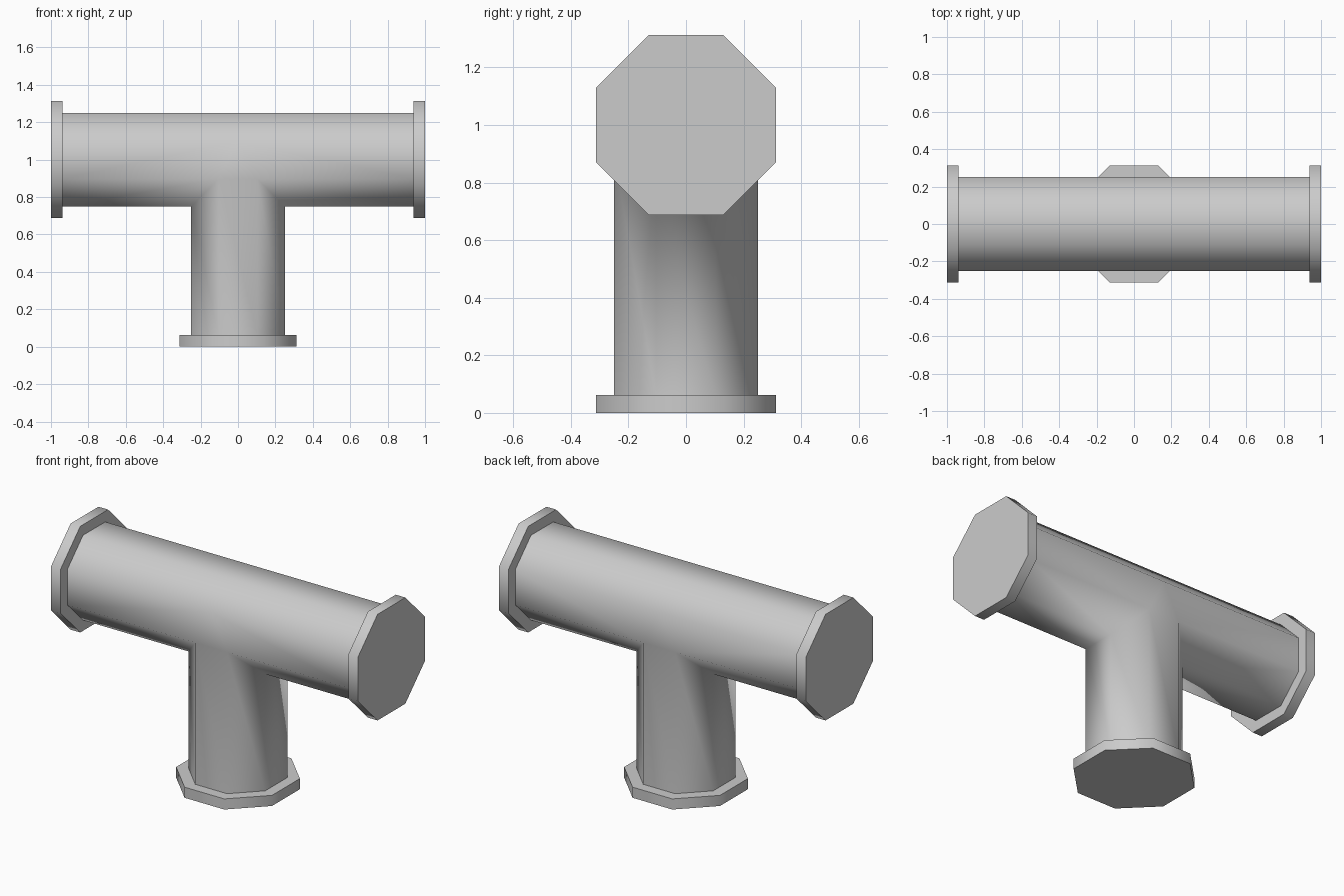
import bpy, bmesh
from math import pi, cos, sin, radians
from mathutils import Matrix, Vector

cube = bpy.data.objects.get("Cube")
if cube:
    bpy.data.objects.remove(cube, do_unlink=True)

SIDES = 8
PIPE = 0.25          # half width across the flats
FLANGE = 0.3125
THICK = 0.0625
AXIS = 1.0           # height of the horizontal run

grey = bpy.data.materials.new("light grey metal")
grey.use_nodes = True
grey.diffuse_color = (0.6, 0.6, 0.6, 1)
grey.node_tree.nodes["Principled BSDF"].inputs["Base Color"].default_value = grey.diffuse_color


def octagon(apothem):
    r = apothem / cos(pi / SIDES)
    return [(r * cos((i + 0.5) * 2 * pi / SIDES), r * sin((i + 0.5) * 2 * pi / SIDES))
            for i in range(SIDES)]


def add_object(name, bm):
    bmesh.ops.recalc_face_normals(bm, faces=bm.faces)
    mesh = bpy.data.meshes.new(name)
    bm.to_mesh(mesh)
    bm.free()
    mesh.materials.append(grey)
    obj = bpy.data.objects.new(name, mesh)
    bpy.context.collection.objects.link(obj)
    return obj


def add_tube(bm, starts, ends):
    a = [bm.verts.new(p) for p in starts]
    b = [bm.verts.new(p) for p in ends]
    for i in range(SIDES):
        j = (i + 1) % SIDES
        bm.faces.new((a[i], a[j], b[j], b[i]))


# Tee-shaped pipe: two side arms and a lower branch, mitred where they meet
bm = bmesh.new()
ring = octagon(PIPE)
for side in (-1, 1):
    add_tube(bm,
             [(side * max(0, -h), y, AXIS + h) for y, h in ring],
             [(side * (1 - THICK), y, AXIS + h) for y, h in ring])
add_tube(bm,
         [(x, y, AXIS - abs(x)) for x, y in ring],
         [(x, y, THICK) for x, y in ring])
bmesh.ops.remove_doubles(bm, verts=bm.verts, dist=0.0001)
# Close the small triangles on the front and back of the joint
bmesh.ops.holes_fill(bm, edges=[e for e in bm.edges if e.is_boundary], sides=3)
for f in bm.faces:
    f.smooth = True
add_object("tee_pipe", bm)


# Octagonal end flanges
def add_flange(name, centre, direction):
    bm = bmesh.new()
    r = FLANGE / cos(pi / SIDES)
    turn = Vector(direction).to_track_quat('Z', 'Y').to_matrix().to_4x4()
    bmesh.ops.create_cone(bm, cap_ends=True, segments=SIDES, radius1=r, radius2=r, depth=THICK,
                          matrix=Matrix.Translation(centre) @ turn @ Matrix.Rotation(pi / SIDES, 4, 'Z'))
    # Put a flat on each axis whatever the starting corner of the circle
    local = Matrix.Translation(centre) @ turn
    for v in bm.verts:
        p = local.inverted() @ v.co
        x, y = min(octagon(FLANGE), key=lambda c: (c[0] - p.x) ** 2 + (c[1] - p.y) ** 2)
        v.co = local @ Vector((x, y, p.z))
    obj = add_object(name, bm)
    bpy.ops.object.select_all(action='DESELECT')
    obj.select_set(True)
    bpy.context.view_layer.objects.active = obj
    bpy.ops.object.shade_smooth_by_angle(angle=radians(50))


add_flange("left_flange", (1 - THICK / 2, 0, AXIS), (1, 0, 0))
add_flange("right_flange", (-1 + THICK / 2, 0, AXIS), (-1, 0, 0))
add_flange("bottom_flange", (0, 0, THICK / 2), (0, 0, 1))
